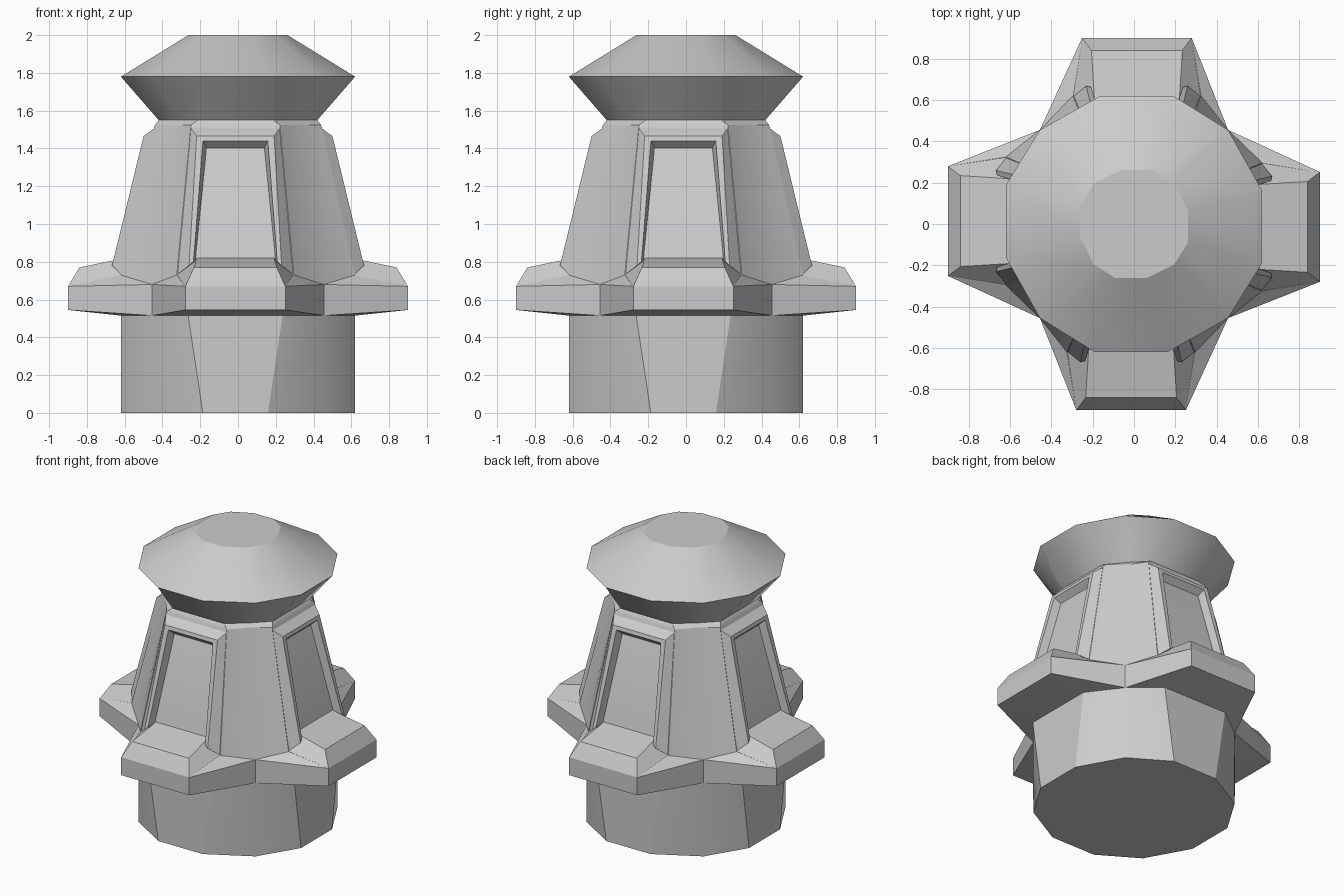
import bpy, bmesh
from math import radians
from mathutils import Matrix

if "Cube" in bpy.data.objects:
    bpy.data.objects.remove(bpy.data.objects["Cube"])

SHIFT = -0.014   # slight swirl of the four sides around the axis


def turn(p, k):
    return Matrix.Rotation(radians(90 * k), 3, 'Z') @ Matrix.Identity(3) @ p


def loft(name, rings, k=0):
    """Closed solid skinned through point rings, turned k quarter turns."""
    bm = bmesh.new()
    rot = Matrix.Rotation(radians(90 * k), 4, 'Z')
    vs = [[bm.verts.new(p) for p in ring] for ring in rings]
    n = len(vs[0])
    for a, b in zip(vs, vs[1:]):
        for i in range(n):
            j = (i + 1) % n
            bm.faces.new((a[i], a[j], b[j], b[i]))
    bm.faces.new(vs[0])
    bm.faces.new(vs[-1])
    bmesh.ops.remove_doubles(bm, verts=bm.verts, dist=0.0005)
    bmesh.ops.recalc_face_normals(bm, faces=bm.faces)
    bm.transform(rot)
    me = bpy.data.meshes.new(name)
    bm.to_mesh(me)
    bm.free()
    ob = bpy.data.objects.new(name, me)
    bpy.context.collection.objects.link(ob)
    bpy.ops.object.select_all(action='DESELECT')
    ob.select_set(True)
    bpy.context.view_layer.objects.active = ob
    bpy.ops.object.shade_smooth_by_angle(angle=radians(29))
    return ob


def ring12(h, w, c, z, cz=None):
    """Twelve-sided ring: side distance h, half width w, diagonal corner c."""
    cz = z if cz is None else cz
    quarter = [(SHIFT - w, -h, z), (SHIFT + w, -h, z), (c, -c, cz)]
    pts = []
    for k in range(4):
        for x, y, zz in quarter:
            for _ in range(k):
                x, y = -y, x
            pts.append((x, y, zz))
    return pts


# Main tower: plinth, cross-shaped skirt, tapered body, neck and cap
loft("tower_body", [ring12(*r) for r in (
    (0.62, 0.172, 0.455, 0),
    (0.62, 0.25, 0.455, 0.515),
    (0.90, 0.265, 0.455, 0.545, 0.515),
    (0.90, 0.265, 0.455, 0.67, 0.68),
    (0.62, 0.31, 0.455, 0.73, 0.68),
    (0.44, 0.235, 0.325, 1.525),
    (0.42, 0.20, 0.315, 1.55),
    (0.62, 0.175, 0.455, 1.78),
    (0.262, 0.075, 0.195, 2.0))])


def arch(wb, hb, zb, wt, ht, zt):
    """Four points of a trapezoid outline: bottom width/distance/height, then top."""
    return [(SHIFT - wb, -hb, zb), (SHIFT - wt, -ht, zt),
            (SHIFT + wt, -ht, zt), (SHIFT + wb, -hb, zb)]


# Window surround cross-section stations, from outer back to inner back
stations = [arch(0.31, 0.615, 0.73, 0.237, 0.44, 1.51),
            arch(0.245, 0.667, 0.78, 0.205, 0.50, 1.465),
            arch(0.222, 0.662, 0.80, 0.172, 0.506, 1.44),
            arch(0.212, 0.600, 0.80, 0.152, 0.464, 1.40)]

# Bevelled top of each ledge: (half width, distance, height)
ledge = [(0.265, 0.90, 0.67), (0.22, 0.84, 0.77), (0.205, 0.60, 0.82), (0.31, 0.615, 0.73)]

for k in range(4):
    loft(f"window_frame_{k + 1}", [[s[i] for s in stations] for i in range(4)], k)
    loft(f"ledge_top_{k + 1}",
         [[(SHIFT + s * w, -h, z) for w, h, z in ledge] for s in (-1, 1)], k)
